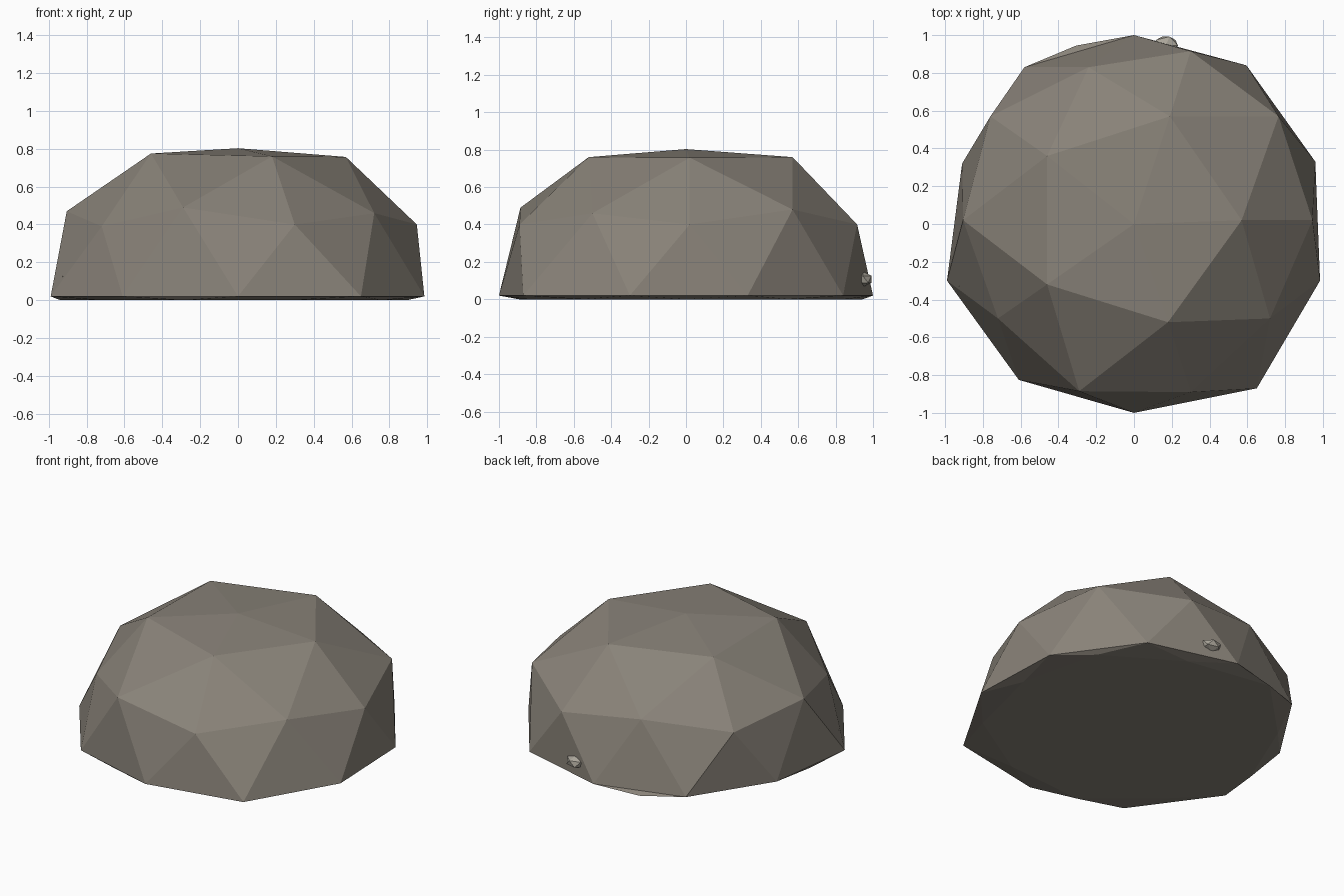
import bpy
import math
from mathutils import Vector

if "Cube" in bpy.data.objects:
    bpy.data.objects.remove(bpy.data.objects["Cube"])


def material(name, rgb):
    m = bpy.data.materials.new(name)
    m.diffuse_color = (*rgb, 1)
    m.use_nodes = True
    m.node_tree.nodes["Principled BSDF"].inputs["Base Color"].default_value = m.diffuse_color
    return m


def ico(name, subdivisions, mat):
    bpy.ops.mesh.primitive_ico_sphere_add(subdivisions=subdivisions, radius=1)
    ob = bpy.context.object
    ob.name = name
    ob.data.materials.append(mat)
    return ob


stone = material("stone", (0.25, 0.225, 0.19))
pale_stone = material("pale_stone", (0.40, 0.375, 0.32))

# Boulder: icosphere whose rings are nudged to irregular positions.
# Key: undisturbed ring height; values: (x, y, z) in order of angle.
RINGS = {
    0.851: [(.57, .02, .757), (.19, .57, .76), (-.46, .36, .765), (-.46, -.32, .775), (.18, -.52, .76)],
    0.526: [(.765, .57, .48), (-.24, .83, .46), (-.905, .02, .47), (-.29, -.885, .49), (.72, -.50, .46)],
    0.447: [(.945, .02, .40), (.30, .915, .40), (-.76, .57, .41), (-.72, -.50, .39), (.30, -.89, .40)],
    0.0: [(.96, .33, .02), (.595, .84, .02), (0, 1, .02), (-.58, .83, .02), (-.91, .32, .02),
          (-.99, -.30, .02), (-.61, -.825, .02), (0, -1, .02), (.65, -.87, .02), (.985, -.30, .02)],
}
boulder = ico("boulder", 2, stone)
verts = boulder.data.vertices
rest = [v.co.copy() for v in verts]
for height, targets in RINGS.items():
    ring = [i for i, p in enumerate(rest) if abs(p.z - height) < 0.02]
    ring.sort(key=lambda i: round(math.atan2(rest[i].y, rest[i].x), 3) % math.tau)
    for i, p in zip(ring, targets):
        verts[i].co = Vector(p)

# Rounded cap on top, lower half pressed flat onto the ground
for v, p in zip(verts, rest):
    if p.z > 0.95:
        v.co.z = 0.803
    elif p.z < -0.1:
        bulge = 1.11 if -0.5 < p.x < 0 and p.y > 0.8 else 1.05
        v.co = Vector((p.x * bulge, p.y * bulge, 0))

# Small pebbles half sunk in the sides
for name, loc, size in [("back_pebble", (.168, .945, .107), (.072, .055, .042)),
                        ("left_pebble", (-.905, -.315, .115), (.03, .03, .025))]:
    pebble = ico(name, 1, pale_stone)
    pebble.location = loc
    pebble.scale = size
